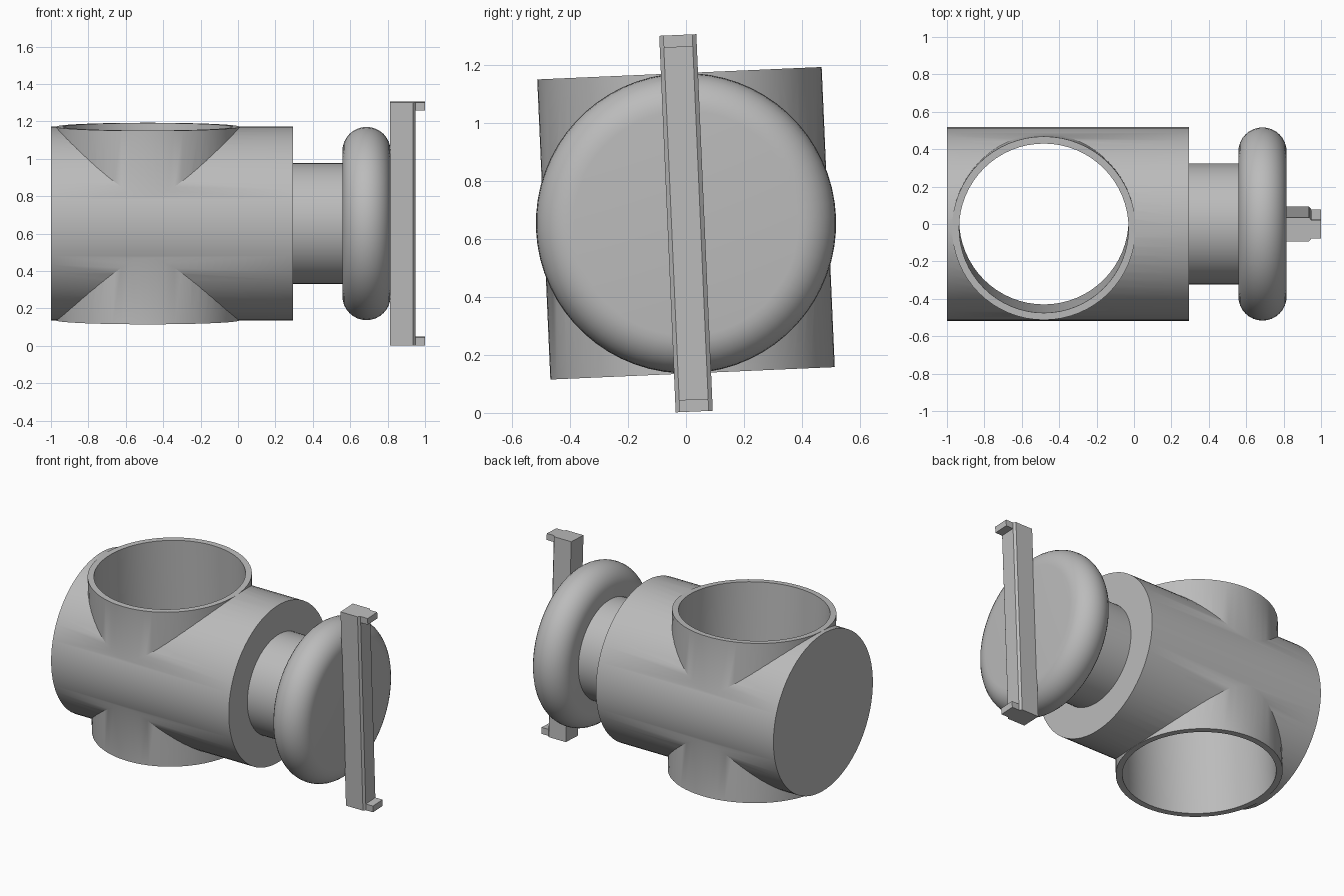
import bpy, math
from mathutils import Matrix

cube = bpy.data.objects.get("Cube")
if cube:
    bpy.data.objects.remove(cube, do_unlink=True)

# Everything is built around the x axis, then tilted slightly about it
PLACE = Matrix.Translation((0, 0, 0.654)) @ Matrix.Rotation(math.radians(2.5), 4, 'X')
SIDES = 64

grey = bpy.data.materials.new("plain grey")
grey.use_nodes = True
COLOUR = (0.5, 0.5, 0.5, 1)
grey.diffuse_color = COLOUR
grey.node_tree.nodes["Principled BSDF"].inputs["Base Color"].default_value = COLOUR


def make(name, verts, faces):
    mesh = bpy.data.meshes.new(name)
    mesh.from_pydata(verts, [], faces)
    mesh.materials.append(grey)
    obj = bpy.data.objects.new(name, mesh)
    bpy.context.collection.objects.link(obj)
    return obj


def lathe(name, profile):
    """Capped solid turned round the x axis from (x, radius) points."""
    verts, faces = [], []
    for x, r in profile:
        for i in range(SIDES):
            a = math.tau * i / SIDES
            verts.append((x, r * math.cos(a), r * math.sin(a)))
    for k in range(len(profile) - 1):
        for i in range(SIDES):
            j = (i + 1) % SIDES
            a, b = k * SIDES, (k + 1) * SIDES
            faces.append((a + i, b + i, b + j, a + j))
    last = (len(profile) - 1) * SIDES
    faces.append(tuple(range(SIDES)))
    faces.append(tuple(last + i for i in reversed(range(SIDES))))
    obj = make(name, verts, faces)
    obj.data.flip_normals()
    return obj


def prism(name, section, z0, z1):
    """Section of counter-clockwise (x, y) points extruded along z."""
    n = len(section)
    verts = [(x, y, z) for z in (z0, z1) for x, y in section]
    faces = [(i, (i + 1) % n, n + (i + 1) % n, n + i) for i in range(n)]
    faces += [tuple(reversed(range(n))), tuple(range(n, 2 * n))]
    return make(name, verts, faces)


def circle(cx, r):
    return [(cx + r * math.cos(math.tau * i / SIDES),
             r * math.sin(math.tau * i / SIDES)) for i in range(SIDES)]


def boolean(obj, tool, operation):
    mod = obj.modifiers.new(operation.title(), 'BOOLEAN')
    mod.operation, mod.solver, mod.object = operation, 'EXACT', tool
    bpy.context.view_layer.objects.active = obj
    bpy.ops.object.modifier_apply(modifier=mod.name)
    bpy.data.objects.remove(tool, do_unlink=True)


def finish(obj):
    obj.data.transform(PLACE)
    bpy.ops.object.select_all(action='DESELECT')
    obj.select_set(True)
    bpy.context.view_layer.objects.active = obj
    bpy.ops.object.shade_smooth_by_angle(angle=math.radians(30))


# Main barrel with an open pipe crossing right through it
body = lathe("valve_body", [(-1, 0.518), (0.295, 0.518)])
boolean(body, prism("cross_pipe", circle(-0.482, 0.491), -0.518, 0.518), 'UNION')
boolean(body, prism("bore_cutter", circle(-0.482, 0.453), -0.8, 0.8), 'DIFFERENCE')
finish(body)

# Neck between barrel and wheel
finish(lathe("neck", [(0.29, 0.324), (0.57, 0.324)]))

# Wheel with a fully rounded rim
R, MID, ROUND = 0.517, 0.687, 0.129
rim = []
for i in range(17):
    a = math.pi * i / 16
    rim.append((MID - ROUND * math.cos(a), R - ROUND + ROUND * math.sin(a)))
finish(lathe("hand_wheel", rim))

# Handle bar with chamfered outer edges
HALF, W, C = 0.65, 0.064, 0.014
finish(prism("handle_bar", [(0.812, -W), (0.936, -W), (0.948, C - W),
                            (0.948, W - C), (0.936, W), (0.812, W)], -HALF, HALF))

# Short lips at both ends of the bar
for name, z0, z1 in (("upper_lip", HALF - 0.042, HALF), ("lower_lip", -HALF, 0.042 - HALF)):
    finish(prism(name, [(0.94, C - W), (1, C - W), (1, W - C), (0.94, W - C)], z0, z1))
